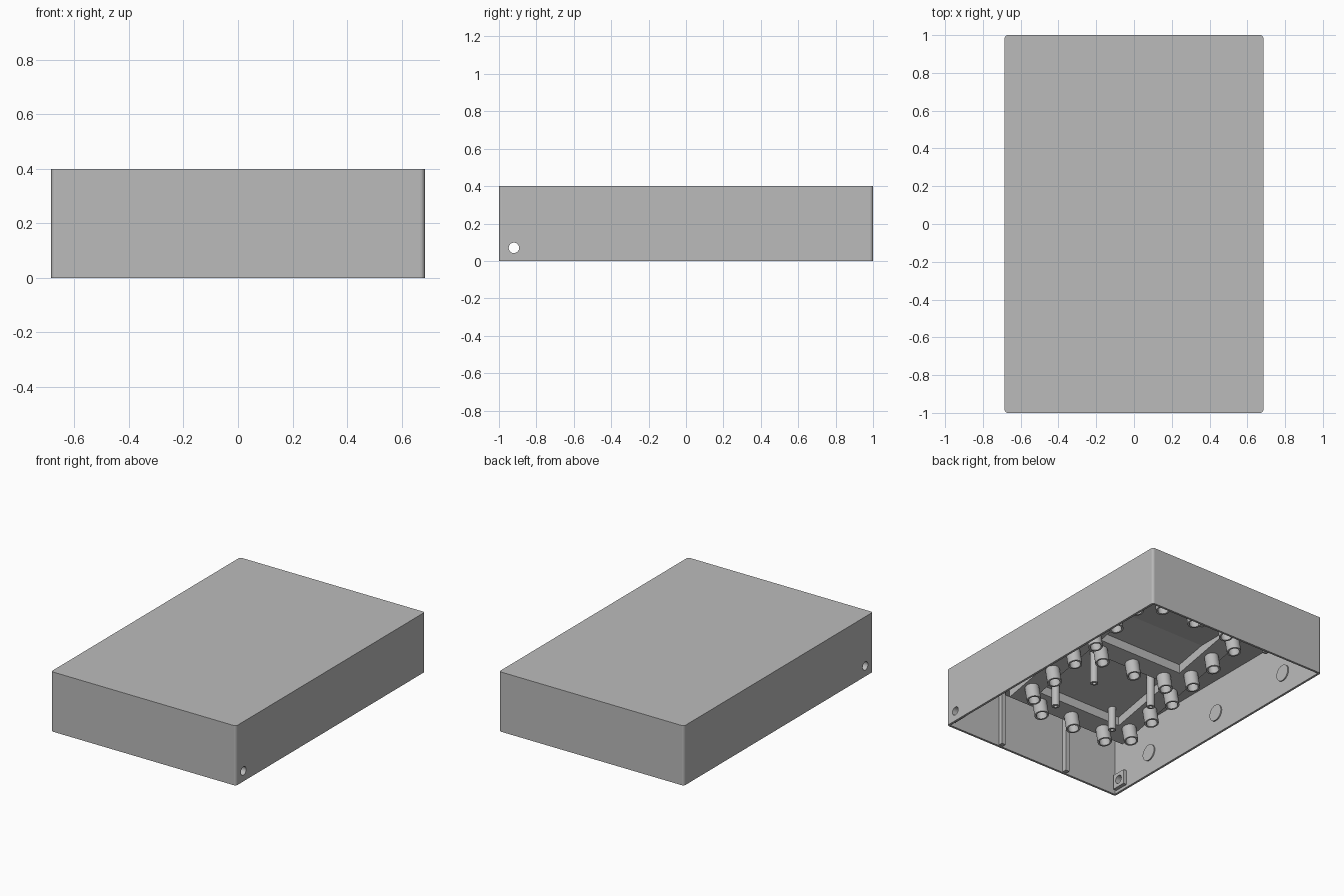
import bpy, bmesh, math
from mathutils import Matrix, Vector

old = bpy.data.objects.get("Cube")
if old:
    bpy.data.objects.remove(old, do_unlink=True)

grey = bpy.data.materials.new("plain_grey")
grey.diffuse_color = (0.5, 0.5, 0.5, 1)
grey.use_nodes = True
grey.node_tree.nodes["Principled BSDF"].inputs["Base Color"].default_value = (0.5, 0.5, 0.5, 1)

HX, HY, H, WALL = 0.685, 1.0, 0.4, 0.015
CEIL = H - WALL
SLOPE = 0.2


def finish(bm, name):
    bmesh.ops.recalc_face_normals(bm, faces=bm.faces)
    mesh = bpy.data.meshes.new(name)
    bm.to_mesh(mesh)
    bm.free()
    mesh.materials.append(grey)
    ob = bpy.data.objects.new(name, mesh)
    bpy.context.collection.objects.link(ob)
    return ob


def box(name, lo, hi, corner=0):
    bm = bmesh.new()
    lo, hi = Vector(lo), Vector(hi)
    bmesh.ops.create_cube(bm, size=1, matrix=Matrix.Translation((lo + hi) / 2)
                          @ Matrix.Diagonal((*(hi - lo), 1)))
    if corner:
        upright = [e for e in bm.edges
                   if abs(e.verts[0].co.z - e.verts[1].co.z) > 0.01]
        bmesh.ops.bevel(bm, geom=upright, offset=corner, segments=3,
                        profile=0.5, affect='EDGES')
    return finish(bm, name)


def prism(name, profile, half):
    """Extrude a (y, z) outline across x."""
    bm = bmesh.new()
    face = bm.faces.new([bm.verts.new((-half, y, z)) for y, z in profile])
    moved = bmesh.ops.extrude_face_region(bm, geom=[face])["geom"]
    bmesh.ops.translate(bm, vec=(2 * half, 0, 0),
                        verts=[v for v in moved if isinstance(v, bmesh.types.BMVert)])
    return finish(bm, name)


def lathe(name, profile, matrix, sides=24):
    """Turn an (r, z) outline around z and cap both ends."""
    bm = bmesh.new()
    rings = [[bm.verts.new((r * math.cos(a), r * math.sin(a), z))
              for a in (math.tau * i / sides for i in range(sides))]
             for r, z in profile]
    for a, b in zip(rings, rings[1:]):
        for i in range(sides):
            j = (i + 1) % sides
            bm.faces.new((a[i], a[j], b[j], b[i]))
    bm.faces.new(rings[0])
    bm.faces.new(rings[-1])
    bm.transform(matrix)
    ob = finish(bm, name)
    smooth(ob)
    return ob


def smooth(ob):
    bpy.ops.object.select_all(action='DESELECT')
    ob.select_set(True)
    bpy.context.view_layer.objects.active = ob
    bpy.ops.object.shade_smooth_by_angle(angle=math.radians(35))


def cut(target, cutter):
    mod = target.modifiers.new("cut", 'BOOLEAN')
    mod.operation, mod.solver, mod.object = 'DIFFERENCE', 'EXACT', cutter
    bpy.context.view_layer.objects.active = target
    bpy.ops.object.modifier_apply(modifier=mod.name)
    bpy.data.objects.remove(cutter, do_unlink=True)


def across(x, y, z):
    return Matrix.Translation((x, y, z)) @ Matrix.Rotation(math.pi / 2, 4, 'Y')


def cable_hole():
    return lathe("hole_cutter", [(0.028, -1), (0.028, 1)], across(0, -0.92, 0.07))


# Open-bottomed shell with a cable hole through both sides
shell = box("shell", (-HX, -HY, 0), (HX, HY, H), 0.015)
cut(shell, box("cavity_cutter", (WALL - HX, WALL - HY, -0.1), (HX - WALL, HY - WALL, CEIL)))
cut(shell, cable_hole())

# Square collars around the cable holes, and round pads on the side walls
for side, label in ((1, "left"), (-1, "right")):
    xs = sorted((side * (HX - 0.04), side * (HX - 0.01)))
    collar = box(label + "_cable_collar", (xs[0], -0.97, 0.02), (xs[1], -0.87, 0.12))
    cut(collar, cable_hole())
    for y in (-0.65, 0, 0.65):
        lathe(label + "_wall_pad", [(0.055, -0.008), (0.055, 0.008)],
              across(side * (HX - WALL), y, 0.15))

# Upright ribs on the front and back walls
for side, label in ((-1, "front"), (1, "back")):
    ys = sorted((side * (HY - 0.01), side * (HY - 0.045)))
    for x in (-0.26, 0.26):
        box(label + "_rib", (x - 0.015, ys[0], 0.005), (x + 0.015, ys[1], CEIL + 0.005))


def slant(base, y):
    return base + SLOPE * y


# Sloped mounting frame hanging from the ceiling, with two pockets
frame = prism("sloped_frame", [(-0.66, slant(0.27, -0.66)), (-0.66, 0.39),
                               (0.6, 0.39)], 0.46)
cut(frame, prism("pocket_cutter", [(-0.53, 0), (-0.06, 0), (-0.06, slant(0.33, -0.06)),
                                   (-0.53, slant(0.33, -0.53))], 0.32))
cut(frame, prism("pocket_cutter", [(0.06, 0), (0.53, 0), (0.53, 0.42), (0.45, 0.42),
                                   (0.06, slant(0.33, 0.06))], 0.32))

# Screw bosses around both pockets, square to the slope
spots = [(x, y) for x in (-0.396, 0.396) for y in (-0.5, -0.3, -0.1, 0.1, 0.3, 0.5)]
spots += [(x, y) for x in (-0.257, 0, 0.257) for y in (-0.59, 0, 0.59)]
tilt = Matrix.Rotation(math.atan(SLOPE), 4, 'X')
for x, y in spots:
    lathe("screw_boss", [(0.045, 0.102), (0.045, 0), (0.034, 0), (0.034, 0.08)],
          Matrix.Translation((x, y, slant(0.168, y))) @ tilt)

# Four long posts in the front pocket
for x in (-0.23, 0.23):
    for y in (-0.487, -0.113):
        lathe("long_post", [(0.025, 0.31), (0.025, 0), (0.012, 0), (0.012, 0.06)],
              Matrix.Translation((x, y, 0.08)))
